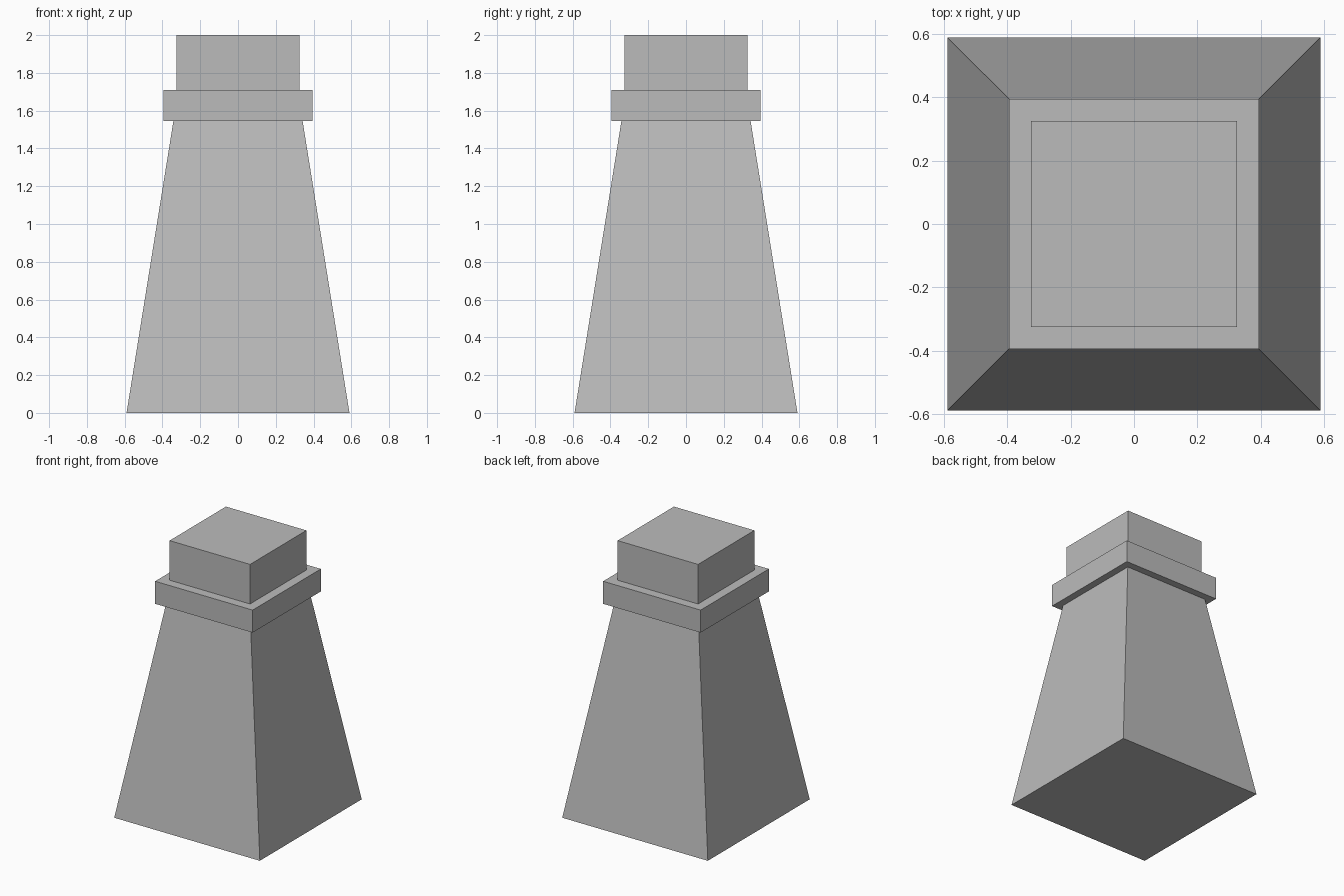
import bpy
import bmesh
from mathutils import Matrix

cube = bpy.data.objects.get("Cube")
if cube:
    bpy.data.objects.remove(cube, do_unlink=True)

# One plain grey for the whole model
grey = bpy.data.materials.new("stone_grey")
grey.use_nodes = True
colour = (0.5, 0.5, 0.5, 1)
grey.diffuse_color = colour
grey.node_tree.nodes["Principled BSDF"].inputs["Base Color"].default_value = colour


def square_block(name, bottom_half, top_half, z0, z1):
    """Square block from z0 to z1, optionally tapered."""
    bm = bmesh.new()
    bmesh.ops.create_cube(bm, size=2)
    for v in bm.verts:
        half, z = (top_half, z1) if v.co.z > 0 else (bottom_half, z0)
        v.co.x *= half
        v.co.y *= half
        v.co.z = z
    mesh = bpy.data.meshes.new(name)
    bm.to_mesh(mesh)
    bm.free()
    mesh.materials.append(grey)
    obj = bpy.data.objects.new(name, mesh)
    bpy.context.collection.objects.link(obj)
    return obj


# Tapered body, overhanging collar and square cap
square_block("tapered_body", 0.59, 0.342, 0, 1.545)
square_block("collar", 0.395, 0.395, 1.545, 1.71)
square_block("cap", 0.326, 0.326, 1.71, 2)
